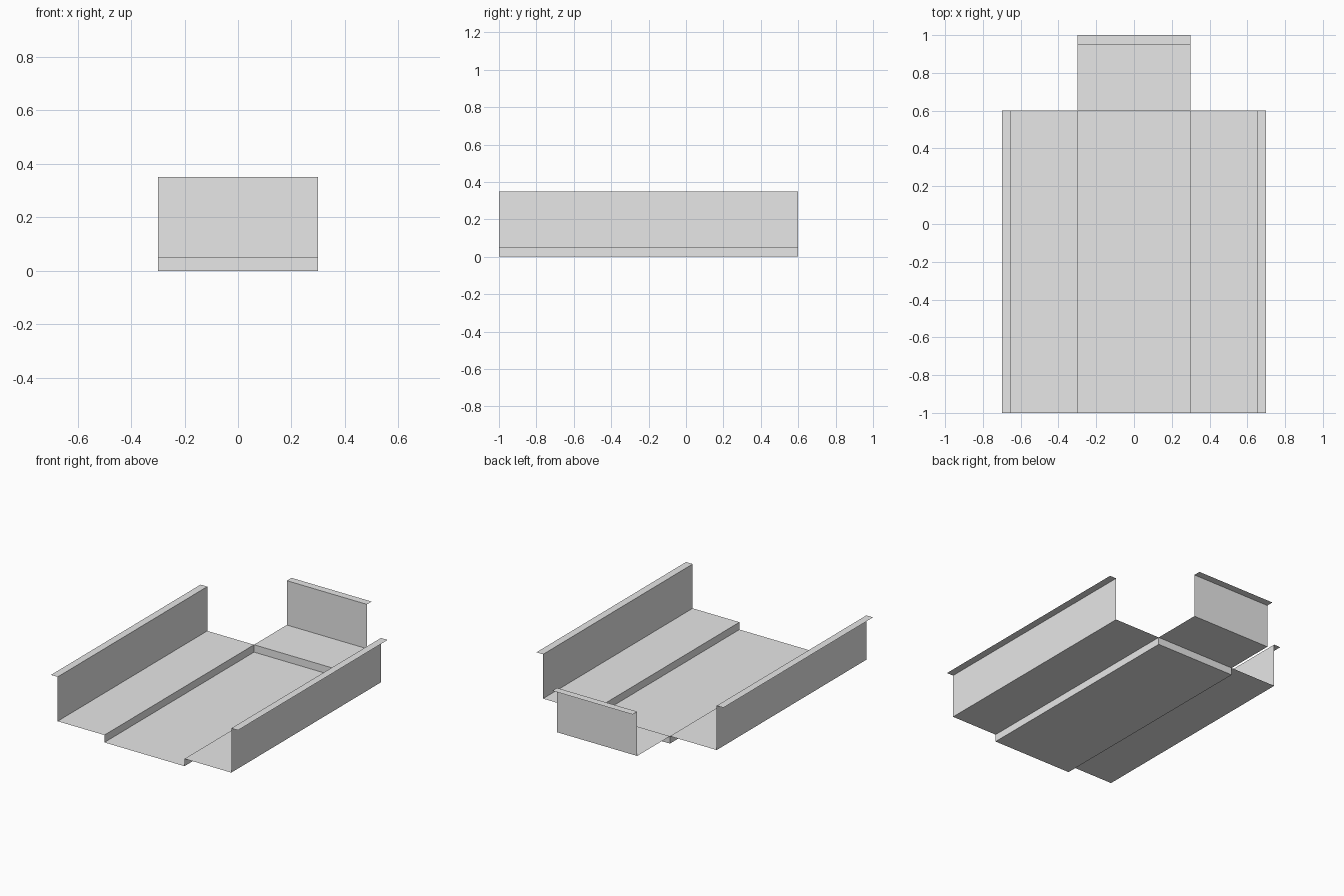
import bpy

cube = bpy.data.objects.get("Cube")
if cube:
    bpy.data.objects.remove(cube, do_unlink=True)

# Single grey sheet material
grey = bpy.data.materials.new("plain_grey")
grey.use_nodes = True
colour = (0.8, 0.8, 0.8, 1.0)
grey.diffuse_color = colour
grey.node_tree.nodes["Principled BSDF"].inputs["Base Color"].default_value = colour

HALF, FRONT, BACK = 0.3, -1.0, 0.6


def sheet(name, start, end):
    """Join two matching polylines with a strip of quads."""
    n = len(start)
    faces = [(i, i + 1, n + i + 1, n + i) for i in range(n - 1)]
    mesh = bpy.data.meshes.new(name)
    mesh.from_pydata(start + end, [], faces)
    mesh.materials.append(grey)
    obj = bpy.data.objects.new(name, mesh)
    bpy.context.collection.objects.link(obj)
    return obj


# Folded section: step, shelf, wall and outward lip (outward distance, height)
section = [(0, 0), (0, 0.05), (0.35, 0.05), (0.35, 0.35), (0.4, 0.35)]

# Sunken floor
sheet("floor", [(-HALF, FRONT, 0), (HALF, FRONT, 0)],
      [(-HALF, BACK, 0), (HALF, BACK, 0)])

# Left and right folded sides
for side, sign in (("left", 1), ("right", -1)):
    ends = [[(sign * (HALF + d), y, z) for d, z in section] for y in (FRONT, BACK)]
    sheet(side + "_side", *ends[::sign])

# Folded back panel
sheet("back_panel", *[[(x, BACK + d, z) for d, z in section] for x in (HALF, -HALF)])
